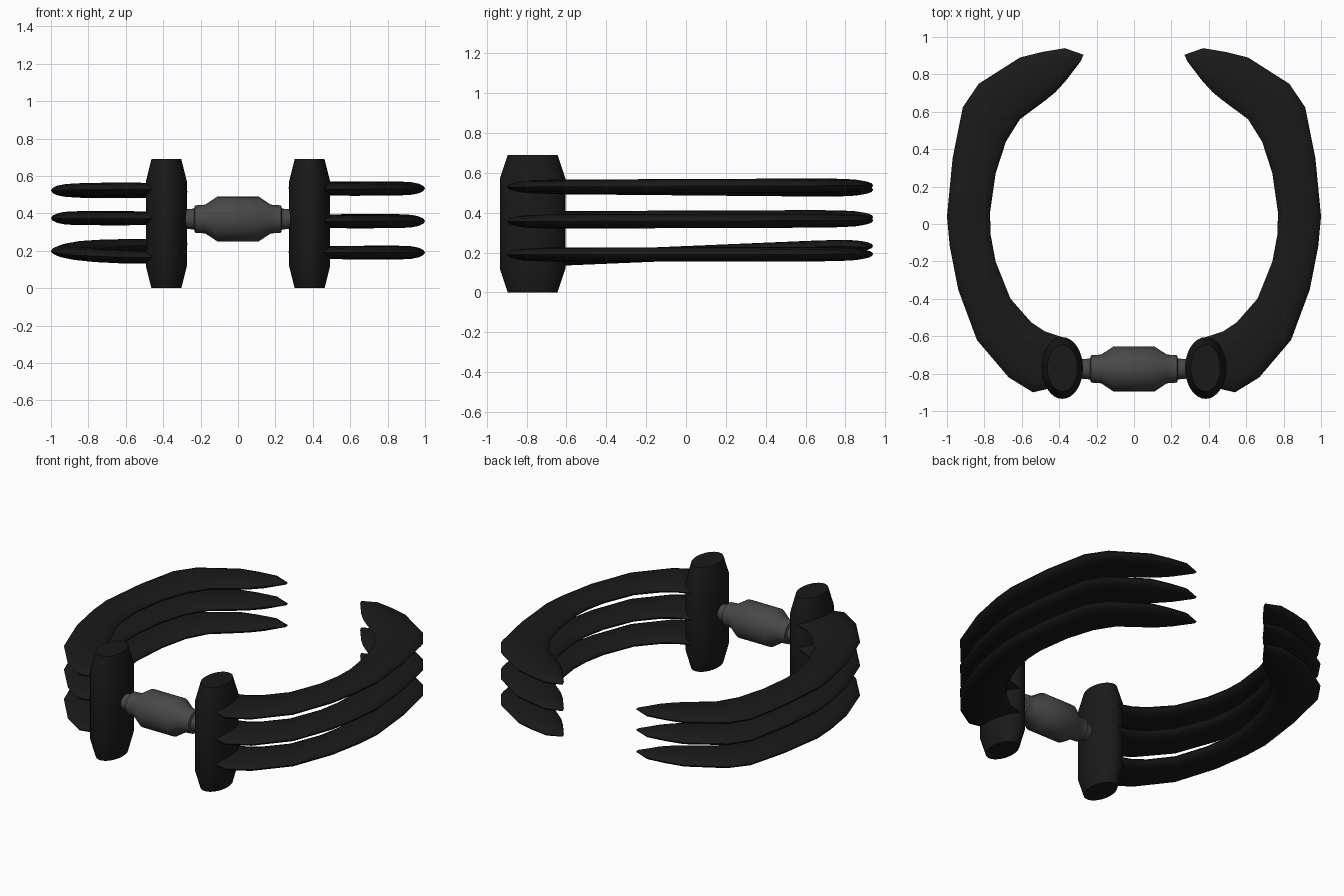
import bpy, bmesh
from math import cos, sin, pi, radians
from mathutils import Vector

if "Cube" in bpy.data.objects:
    bpy.data.objects.remove(bpy.data.objects["Cube"])


def material(name, v):
    m = bpy.data.materials.new(name)
    m.diffuse_color = (v, v, v, 1)
    m.use_nodes = True
    m.node_tree.nodes["Principled BSDF"].inputs["Base Color"].default_value = m.diffuse_color
    return m


BLACK = material("black", 0.01)
GREY = material("dark_grey", 0.065)


def loft(name, rings, mat):
    """Skin a list of closed rings and cap both ends."""
    bm = bmesh.new()
    vs = [[bm.verts.new(p) for p in r] for r in rings]
    n = len(rings[0])
    for a, b in zip(vs, vs[1:]):
        for i in range(n):
            j = (i + 1) % n
            bm.faces.new((a[i], a[j], b[j], b[i]))
    bm.faces.new(vs[0])
    bm.faces.new(vs[-1])
    bmesh.ops.recalc_face_normals(bm, faces=bm.faces)
    me = bpy.data.meshes.new(name)
    bm.to_mesh(me)
    bm.free()
    ob = bpy.data.objects.new(name, me)
    bpy.context.collection.objects.link(ob)
    me.materials.append(mat)
    bpy.ops.object.select_all(action='DESELECT')
    ob.select_set(True)
    bpy.context.view_layer.objects.active = ob
    bpy.ops.object.shade_smooth_by_angle(angle=radians(35))
    return ob


def ring(c, u, v, n):
    return [Vector(c) + Vector(u) * cos(2 * pi * i / n) + Vector(v) * sin(2 * pi * i / n)
            for i in range(n)]


# Upright oval pods with tapered ends: (z, x radius, y radius)
POD = [(0, .08, .125), (.12, .11, .165), (.57, .11, .165), (.69, .08, .125)]
# Centre connector, half profile: (x, radius)
HALF = [(.11, .12), (.175, .077), (.23, .073), (.235, .056), (.30, .05)]
# Curved prong plan: outer x, y, inner x, y, half thickness
PRONG = [(.37, -.86, .37, -.61, .025), (.54, -.90, .475, -.575, .034),
         (.67, -.82, .55, -.525, .036), (.84, -.62, .66, -.40, .036),
         (.94, -.35, .74, -.20, .036), (.985, -.12, .766, -.06, .036),
         (1.0, .04, .77, .06, .036), (.97, .35, .74, .27, .036),
         (.915, .625, .685, .44, .036), (.83, .75, .61, .56, .036),
         (.61, .89, .475, .66, .034), (.49, .92, .42, .705, .032),
         (.37, .94, .365, .765, .026), (.27, .905, .285, .87, .008)]
# Start and end heights of each prong, per side
HEIGHTS = {-1: [(.165, .235), (.372, .378), (.53, .515)],
           1: [(.19, .192), (.356, .362), (.53, .537)]}

for side, word in ((-1, "left"), (1, "right")):
    loft(word + "_pod", [ring((side * .383, -.77, z), (rx, 0, 0), (0, ry, 0), 32)
                         for z, rx, ry in POD], BLACK)
    for k, (z0, z1) in enumerate(HEIGHTS[side]):
        rings = []
        for ox, oy, ix, iy, t in PRONG:
            o, i = Vector((side * ox, oy, 0)), Vector((side * ix, iy, 0))
            c = (o + i) / 2
            f = (c.y + .75) / 1.65
            c.z = z0 + (z1 - z0) * f
            rings.append(ring(c, (o - i) / 2, (0, 0, t), 16))
        loft(f"{word}_prong_{k + 1}", rings, BLACK)

profile = [(-x, r) for x, r in reversed(HALF)] + HALF
loft("connector", [ring((x, -.775, .37), (0, r, 0), (0, 0, r), 32) for x, r in profile], GREY)
